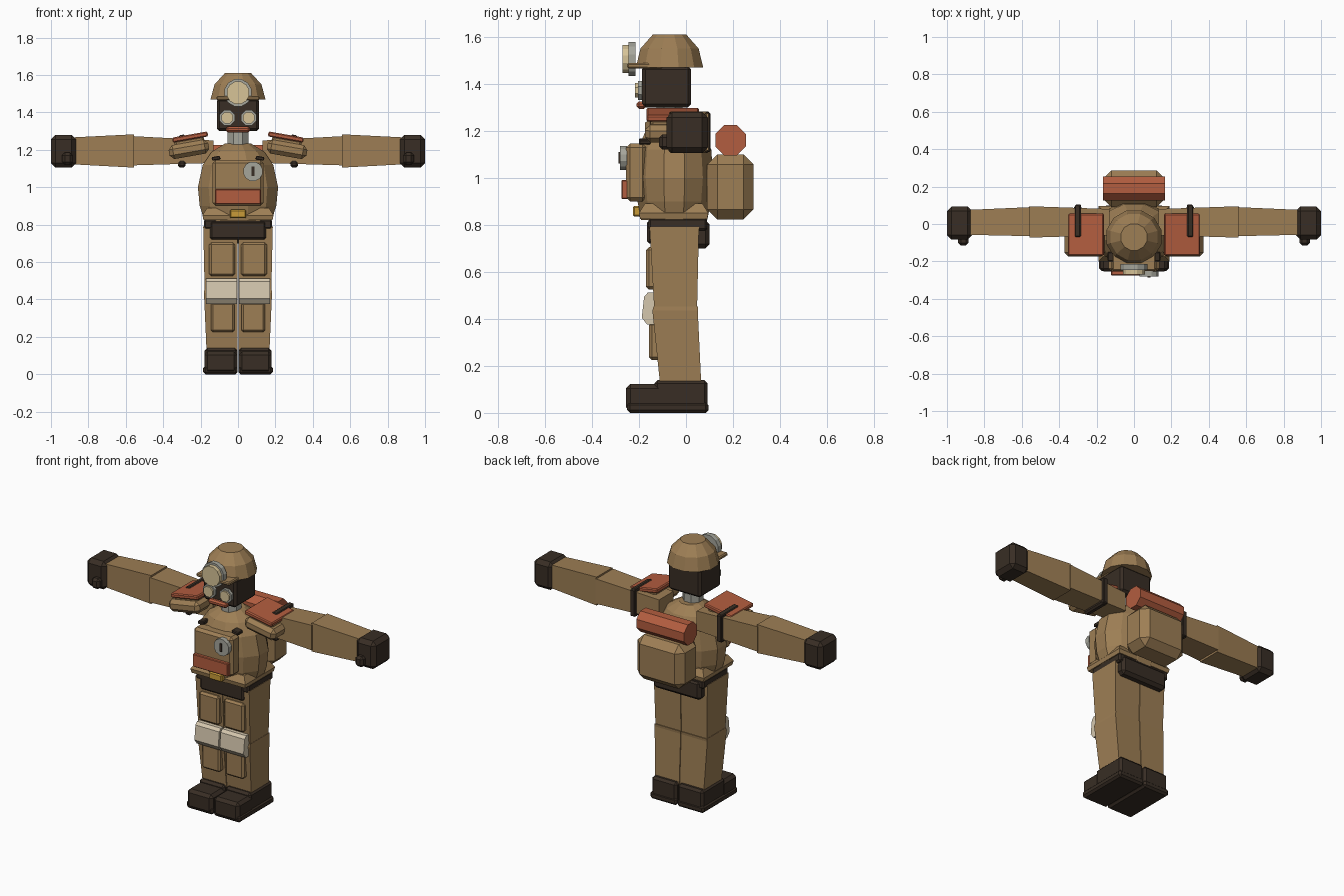
import bpy, bmesh, math
from mathutils import Matrix, Vector

cube = bpy.data.objects.get("Cube")
if cube:
    bpy.data.objects.remove(cube, do_unlink=True)


def material(name, red, green, blue):
    mat = bpy.data.materials.new(name)
    mat.use_nodes = True
    colour = (red, green, blue, 1)
    mat.diffuse_color = colour
    mat.node_tree.nodes["Principled BSDF"].inputs["Base Color"].default_value = colour
    return mat


khaki = material("khaki_cloth", .34, .21, .09)
rust = material("rust_red", .45, .11, .05)
dark = material("dark_leather", .04, .027, .018)
cream = material("cream_pad", .66, .57, .42)
glass = material("warm_lens", .68, .55, .31)
grey = material("grey_metal", .38, .38, .33)
brass = material("brass", .58, .33, .04)


def finish(name, bm, mat, bevel=0):
    """Bevel the edges if asked and turn the bmesh into an object."""
    if bevel:
        bmesh.ops.bevel(bm, geom=bm.edges[:], offset=bevel, segments=1,
                        affect='EDGES', clamp_overlap=True)
    bmesh.ops.recalc_face_normals(bm, faces=bm.faces[:])
    mesh = bpy.data.meshes.new(name)
    bm.to_mesh(mesh)
    bm.free()
    mesh.materials.append(mat)
    obj = bpy.data.objects.new(name, mesh)
    bpy.context.collection.objects.link(obj)
    return obj


def box(name, mat, x, y, z, bevel=.01, lean=0):
    """Bevelled box from ranges; a single x means a centred half width."""
    x = x if isinstance(x, tuple) else (-x, x)
    spans = (x, y, z)
    bm = bmesh.new()
    bmesh.ops.create_cube(bm, size=1)
    bmesh.ops.scale(bm, vec=[high - low for low, high in spans], verts=bm.verts)
    obj = finish(name, bm, mat, bevel)
    centre = Vector([(low + high) / 2 for low, high in spans])
    obj.data.transform(Matrix.Translation(centre)
                       @ Matrix.Rotation(math.radians(lean), 4, 'Y'))


def skin(name, mat, rings):
    """Join rings of points into a capped solid."""
    bm = bmesh.new()
    loops = [[bm.verts.new(point) for point in ring] for ring in rings]
    for lower, upper in zip(loops, loops[1:]):
        for i in range(len(lower)):
            j = (i + 1) % len(lower)
            bm.faces.new((lower[i], lower[j], upper[j], upper[i]))
    bm.faces.new(loops[0])
    bm.faces.new(loops[-1])
    finish(name, bm, mat)


def circle(sides):
    turns = [math.tau * (i + .5) / sides for i in range(sides)]
    return [(math.cos(t), math.sin(t)) for t in turns]


def lathe(name, mat, y, profile, sides=12):
    """Upright faceted body from (height, x radius, y radius) rows."""
    skin(name, mat, [[(rx * c, y + ry * s, z) for c, s in circle(sides)]
                     for z, rx, ry in profile])


def disc(name, mat, x, z, radius, front, back, sides=12):
    """Flat round part facing the front."""
    skin(name, mat, [[(x + radius * c, y, z + radius * s) for c, s in circle(sides)]
                     for y in (front, back)])


def level(z, x, y):
    """Horizontal rectangular ring."""
    return [(x[0], y[0], z), (x[1], y[0], z), (x[1], y[1], z), (x[0], y[1], z)]


def slice_at(x, y, z):
    """Rectangular ring across an arm."""
    return [(x, y[0], z[0]), (x, y[1], z[0]), (x, y[1], z[1]), (x, y[0], z[1])]


# Helmet, lamp and head
lathe("helmet", khaki, -.07, [(1.47, .152, .148), (1.55, .13, .128), (1.61, .073, .073)])
box("helmet_brim", khaki, .115, (-.25, -.1), (1.465, 1.488), .006)
disc("lamp_ring", grey, 0, 1.505, .075, -.245, -.215)
disc("lamp_lens", glass, 0, 1.505, .062, -.27, -.24)
box("head", dark, .113, (-.187, .022), (1.3, 1.475), .014)
box("mouth_filter", rust, .064, (-.21, -.17), (1.293, 1.325))
lathe("neck", grey, -.07, [(1.16, .06, .06), (1.31, .06, .06)], sides=8)
disc("left_eye_ring", grey, .057, 1.372, .044, -.205, -.18, sides=8)
disc("left_eye_lens", glass, .057, 1.372, .034, -.216, -.2, sides=8)

# Torso and chest equipment
lathe("torso", khaki, -.05, [(.82, .185, .145), (.9, .212, .162), (1, .222, .172),
                             (1.12, .195, .163), (1.19, .145, .13), (1.235, .07, .07)])
skin("jacket_hem", khaki, [level(z, (-w, w), (-w - .01, w - .095))
                           for z, w in ((.825, .185), (.85, .19), (.89, .165))])
box("chest_panel", khaki, .135, (-.255, -.17), (.9, 1.145), .016)
box("chest_pocket", rust, .122, (-.275, -.24), (.91, .99), .004)
disc("gauge", grey, .08, 1.085, .053, -.28, -.25)
box("gauge_needle", dark, (.073, .087), (-.287, -.278), (1.06, 1.11), 0)
box("left_harness_clip", dark, (.095, .14), (-.2, -.15), (1.145, 1.165), .004, lean=10)

# Belt
box("buckle", brass, .044, (-.226, -.18), (.835, .88), .006)
box("belt", dark, .183, (-.16, .09), (.775, .83))
box("belt_front", dark, .15, (-.165, -.1), (.72, .82))
box("hip_pouch", dark, .165, (.03, .1), (.7, .82), .018)

# Backpack and bedroll
box("backpack", khaki, .163, (.09, .287), (.823, 1.1), .043)
skin("bedroll", rust, [[(x, .19 + .07 * c, 1.16 + .07 * s) for c, s in circle(8)]
                       for x in (-.165, .165)])

# Arm
skin("left_upper_arm", khaki, [slice_at(.13, (-.06, .08), (1.13, 1.25)),
                               slice_at(.56, (-.073, .095), (1.117, 1.273))])
skin("left_forearm", khaki, [slice_at(.555, (-.065, .09), (1.105, 1.283)),
                             slice_at(.875, (-.058, .076), (1.122, 1.267))])
box("left_hand", dark, (.865, 1), (-.083, .093), (1.105, 1.28), .024)
box("left_thumb", dark, (.885, .94), (-.115, -.06), (1.12, 1.185), .014)

# Shoulder guard and its strap
box("left_shoulder_pad", khaki, (.155, .37), (-.175, .06), (1.165, 1.24), .022, lean=10)
box("left_shoulder_core", khaki, (.18, .34), (-.15, .045), (1.23, 1.262), lean=10)
box("left_shoulder_plate", rust, (.16, .352), (-.168, .055), (1.255, 1.282), .006, lean=10)
box("left_strap_top", dark, (.283, .315), (-.07, .1), (1.257, 1.28), .005, lean=10)
box("left_strap_back", dark, (.283, .315), (.08, .104), (1.11, 1.278), .005)
box("left_strap_bottom", dark, (.28, .32), (-.075, .1), (1.105, 1.14))

# Leg and its padding
skin("left_thigh", khaki, [level(.44, (.002, .178), (-.135, .047)),
                           level(.79, (.002, .186), (-.155, .055))])
skin("left_shin", khaki, [level(.12, (.002, .168), (-.11, .065)),
                          level(.435, (.002, .182), (-.143, .05)),
                          level(.452, (.002, .18), (-.138, .052))])
box("left_thigh_plate", khaki, (.016, .155), (-.17, -.12), (.525, .705), .012)
box("left_shin_plate", khaki, (.018, .145), (-.157, -.1), (.225, .385), .012)
skin("left_knee_guard", cream, [level(z, (.005, .17), (front, -.11)) for z, front in
                                ((.375, -.165), (.405, -.188), (.495, -.178), (.512, -.162))])

# Boot
box("left_boot", dark, (.003, .178), (-.135, .092), (.02, .14), .014)
box("left_boot_toe", dark, (.004, .18), (-.255, -.1), (.005, .122), .018)
box("left_boot_sole", dark, (.002, .186), (-.25, .096), (0, .045), .012)

# Mirror every left part to the right side
for part in [o for o in bpy.context.collection.objects if o.name.startswith("left_")]:
    twin = part.copy()
    twin.name = part.name.replace("left", "right")
    twin.data = part.data.copy()
    twin.data.transform(Matrix.Scale(-1, 4, (1, 0, 0)))
    twin.data.flip_normals()
    bpy.context.collection.objects.link(twin)
